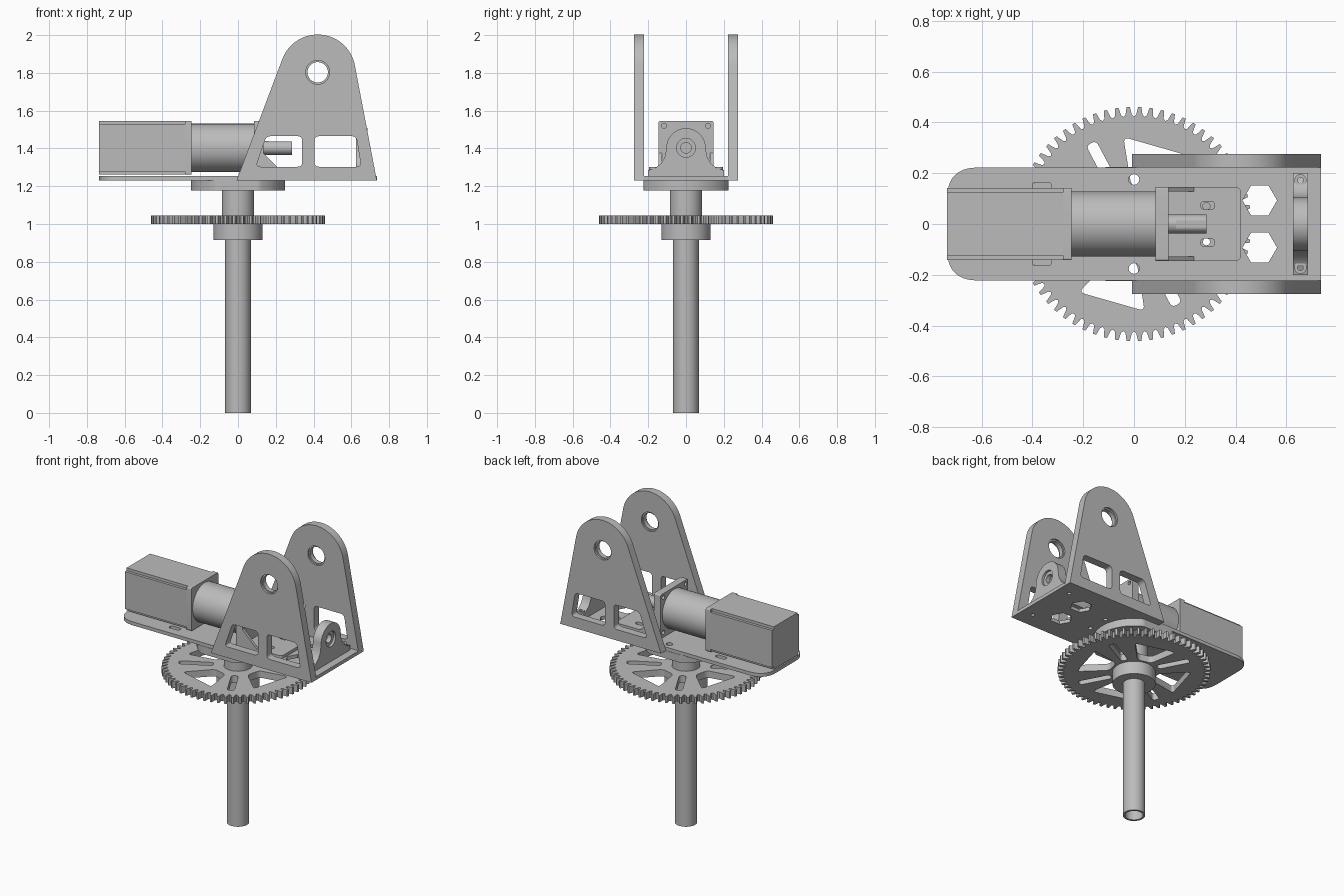
import bpy, bmesh, math
from math import sin, cos, pi, radians
from mathutils import Matrix, Vector

if "Cube" in bpy.data.objects:
    bpy.data.objects.remove(bpy.data.objects["Cube"], do_unlink=True)

GREY = (0.5, 0.5, 0.5, 1)
grey = bpy.data.materials.new("machined_grey")
grey.use_nodes = True
grey.diffuse_color = GREY
grey.node_tree.nodes["Principled BSDF"].inputs["Base Color"].default_value = GREY

# Profile plane for each extrusion axis: columns are u, v, normal
FRAMES = {
    "z": Matrix(((1, 0, 0), (0, 1, 0), (0, 0, 1))),
    "y": Matrix(((1, 0, 0), (0, 0, -1), (0, 1, 0))),
    "x": Matrix(((0, 0, 1), (1, 0, 0), (0, 1, 0))),
}


def arc(u, v, r, a0, a1, n=24):
    steps = [radians(a0 + (a1 - a0) * i / n) for i in range(n + 1)]
    return [(u + r * cos(a), v + r * sin(a)) for a in steps]


def circle(u, v, r, n=48):
    return arc(u, v, r, 0, 360, n)[:-1]


def rect(u0, u1, v0, v1):
    return [(u0, v0), (u1, v0), (u1, v1), (u0, v1)]


def rounded(points, r, n=6):
    """Round each corner; r is one trim length or one per corner."""
    radii = r if isinstance(r, (list, tuple)) else [r] * len(points)
    out = []
    for i, (p, rad) in enumerate(zip(points, radii)):
        p = Vector(p)
        if rad == 0:
            out.append(p)
            continue
        a = p + (Vector(points[i - 1]) - p).normalized() * rad
        b = p + (Vector(points[(i + 1) % len(points)]) - p).normalized() * rad
        for k in range(n + 1):
            t = k / n
            out.append(a * (1 - t) ** 2 + p * 2 * t * (1 - t) + b * t * t)
    return out


def turn(points, degrees):
    c, s = cos(radians(degrees)), sin(radians(degrees))
    return [(u * c - v * s, u * s + v * c) for u, v in points]


def extrude(name, axis, lo, hi, *loops):
    """Solid from an outline, with further loops as holes, between lo and hi."""
    curve = bpy.data.curves.new(name, "CURVE")
    curve.dimensions = "2D"
    curve.fill_mode = "BOTH"
    curve.extrude = (hi - lo) / 2
    for loop in loops:
        spline = curve.splines.new("POLY")
        spline.points.add(len(loop) - 1)
        for point, (u, v) in zip(spline.points, loop):
            point.co = (u, v, 0, 1)
        spline.use_cyclic_u = True
    temp = bpy.data.objects.new(name + "_profile", curve)
    bpy.context.collection.objects.link(temp)
    graph = bpy.context.evaluated_depsgraph_get()
    mesh = bpy.data.meshes.new_from_object(temp.evaluated_get(graph))
    bpy.data.objects.remove(temp, do_unlink=True)
    bpy.data.curves.remove(curve)

    direction = Vector([float(axis == k) for k in "xyz"])
    mesh.transform(Matrix.Translation(direction * (lo + hi) / 2) @ FRAMES[axis].to_4x4())
    bm = bmesh.new()
    bm.from_mesh(mesh)
    bmesh.ops.remove_doubles(bm, verts=bm.verts, dist=0.0001)
    bmesh.ops.recalc_face_normals(bm, faces=bm.faces)
    bm.to_mesh(mesh)
    bm.free()
    mesh.name = name
    mesh.materials.clear()
    mesh.materials.append(grey)
    obj = bpy.data.objects.new(name, mesh)
    bpy.context.collection.objects.link(obj)
    bpy.ops.object.select_all(action="DESELECT")
    obj.select_set(True)
    bpy.context.view_layer.objects.active = obj
    bpy.ops.object.shade_smooth_by_angle(angle=radians(30))
    return obj


SIDES = (-1, 1)
AXIS_Z = 1.403          # height of the motor axis
PLATE_LO, PLATE_HI = 1.23, 1.253

# Central column
extrude("shaft_tube", "z", 0, 0.92, circle(0, 0, 0.068), circle(0, 0, 0.054))
extrude("lower_collar", "z", 0.915, 1.0, circle(0, 0, 0.13))
extrude("hub", "z", 1.04, 1.18, circle(0, 0, 0.086))
flange = [(u, max(-0.224, min(0.224, v))) for u, v in circle(0, 0, 0.25, 96)]
pin_holes = [circle(0, s * 0.175, 0.021, 20) for s in SIDES]
extrude("flange", "z", 1.178, PLATE_LO, flange, *pin_holes)

# Gear with four wedge openings and four slots
TEETH = 64
outline = []
for i in range(TEETH):
    for step, r in ((0, 0.423), (0.2, 0.43), (0.36, 0.461), (0.64, 0.461), (0.8, 0.43)):
        a = 2 * pi * (i + step) / TEETH
        outline.append((r * cos(a), r * sin(a)))
wedge = [(r * cos(radians(a)), r * sin(radians(a)))
         for r, a in ((0.15, 58), (0.345, 51), (0.345, 97), (0.15, 94))]
wedge = rounded(wedge, 0.025)
slot = rounded(rect(0.15, 0.36, -0.022, 0.022), 0.02)
openings = []
for q in range(4):
    openings += [turn(wedge, 90 * q), turn(slot, 90 * q + 28)]
extrude("gear", "z", 1.0, 1.045, outline, *openings)

# Base plate
base = rounded(rect(-0.735, 0.735, -0.222, 0.222), [0.12, 0, 0, 0.12], 12)
holes = list(pin_holes)
for s in SIDES:
    holes += [
        circle(0.495, s * 0.093, 0.068, 6),
        circle(0.285, s * 0.07, 0.014, 16),
        circle(0.655, s * 0.17, 0.012, 16),
        rounded(rect(-0.4, -0.325, s * 0.147 - 0.016, s * 0.147 + 0.016), 0.012),
    ]
extrude("base_plate", "z", PLATE_LO, PLATE_HI, base, *holes)

# Side arms with windows and a lipped pivot hole
PIVOT = (0.422, 1.803)
arm = [(-0.008, PLATE_LO), (0.735, PLATE_LO)] + arc(*PIVOT, 0.2, 11, 159.5, 40)
window_a = rounded([(0.095, 1.303), (0.34, 1.303), (0.34, 1.465), (0.15, 1.465)], 0.025)
window_b = rounded([(0.405, 1.303), (0.652, 1.303), (0.626, 1.465), (0.405, 1.465)], 0.025)
for side, s in (("left", 1), ("right", -1)):
    lo, hi = sorted((s * 0.222, s * 0.275))
    extrude(side + "_arm", "y", lo, hi, arm, circle(*PIVOT, 0.063), window_a, window_b)
for name, s in (("back", 1), ("front", -1)):
    lo, hi = sorted((s * 0.232, s * 0.262))
    extrude(name + "_pivot_lip", "y", lo, hi, circle(*PIVOT, 0.063), circle(*PIVOT, 0.054))

# Motor: notched body, square front flange, round gearbox
H, N = 0.142, 0.124
corner = [(H, N), (N, N), (N, H)]
body = [p for q in range(4) for p in turn(corner, 90 * q)]
extrude("motor_body", "x", -0.735, -0.28, [(u, v + AXIS_Z) for u, v in body])
extrude("motor_flange", "x", -0.28, -0.245,
        rounded(rect(-H, H, AXIS_Z - H, AXIS_Z + H), 0.008))
extrude("gearbox", "x", -0.245, 0.085, circle(0, AXIS_Z, 0.128, 64))
d_shaft = [(u, min(v, AXIS_Z + 0.033)) for u, v in circle(0, AXIS_Z, 0.037)]
extrude("shaft_root", "x", 0.08, 0.165, circle(0, AXIS_Z, 0.037))
extrude("output_shaft", "x", 0.165, 0.285, d_shaft)

# Gearbox bracket: upright, foot and gussets
screw_holes = [circle(s * 0.117, AXIS_Z + t * 0.117, 0.013, 16) for s in SIDES for t in SIDES]
extrude("bracket_upright", "x", 0.085, 0.135,
        rounded(rect(-0.145, 0.145, PLATE_HI, 1.545), [0, 0, 0.01, 0.01]), *screw_holes)
foot_slots = [rounded(rect(0.263, 0.317, s * 0.073 - 0.015, s * 0.073 + 0.015), 0.014)
              for s in SIDES]
extrude("bracket_foot", "z", PLATE_HI, 1.273,
        rounded(rect(0.13, 0.422, -0.145, 0.145), [0, 0.025, 0.025, 0]), *foot_slots)
for side, s in (("left", 1), ("right", -1)):
    lo, hi = sorted((s * 0.128, s * 0.145))
    extrude(side + "_gusset", "y", lo, hi, [(0.13, 1.27), (0.24, 1.27), (0.13, 1.38)])

# Arched bearing support with flared feet
flare = [(0.2, PLATE_HI), (0.2, 1.285), (0.165, 1.294), (0.13, 1.322), (0.11, 1.36)]
arch = flare + arc(0, AXIS_Z, 0.104, 0, 180, 32) + [(-u, v) for u, v in reversed(flare)]
extrude("bearing_support", "x", 0.625, 0.685, arch, circle(0, AXIS_Z, 0.05))
extrude("bearing_bush", "x", 0.64, 0.67, circle(0, AXIS_Z, 0.05), circle(0, AXIS_Z, 0.028))
for side, s in (("left", 1), ("right", -1)):
    extrude(side + "_foot_screw", "z", 1.26, 1.302,
            circle(0.655, s * 0.172, 0.024, 24), circle(0.655, s * 0.172, 0.011, 24))
